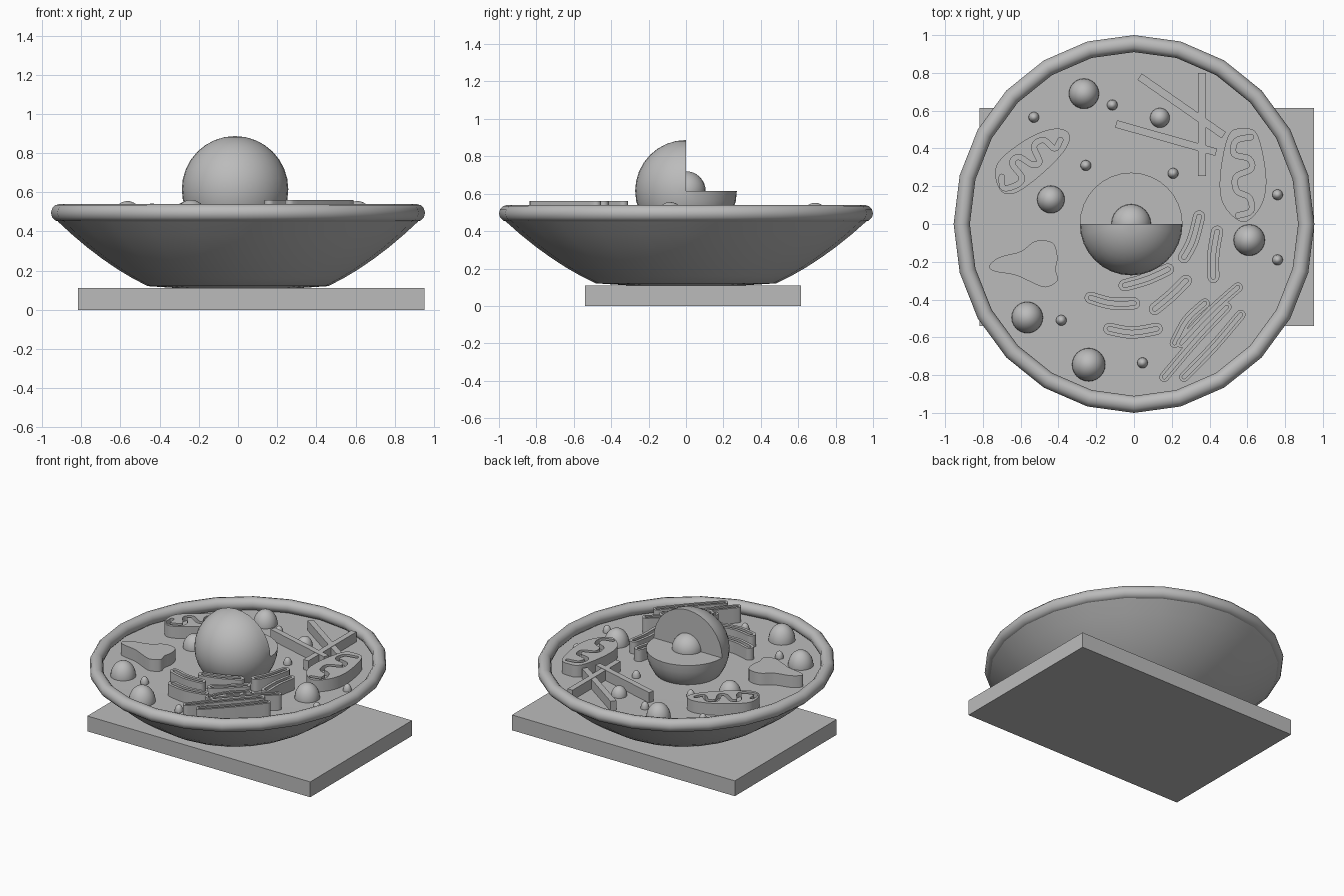
import bpy, bmesh, math
from mathutils import Vector

cube = bpy.data.objects.get("Cube")
if cube:
    bpy.data.objects.remove(cube)

FLOOR = 0.45
STRETCH_X, STRETCH_Y = 0.955, 1.0

grey = bpy.data.materials.new("plain grey")
grey.use_nodes = True
grey.diffuse_color = (0.5, 0.5, 0.5, 1)
grey.node_tree.nodes["Principled BSDF"].inputs["Base Color"].default_value = (0.5, 0.5, 0.5, 1)


def finish(name, bm, smooth=True):
    """Turn a bmesh into a named, coloured object."""
    bmesh.ops.recalc_face_normals(bm, faces=bm.faces)
    mesh = bpy.data.meshes.new(name)
    bm.to_mesh(mesh)
    bm.free()
    obj = bpy.data.objects.new(name, mesh)
    bpy.context.collection.objects.link(obj)
    mesh.materials.append(grey)
    if smooth:
        bpy.ops.object.select_all(action='DESELECT')
        obj.select_set(True)
        bpy.context.view_layer.objects.active = obj
        bpy.ops.object.shade_smooth_by_angle(angle=math.radians(35))
    return obj


def lathe(name, profile, closed, steps=24):
    """Spin a (radius, height) profile into an oval solid."""
    bm = bmesh.new()
    verts = [bm.verts.new((r, 0, z)) for r, z in profile]
    pairs = list(zip(verts, verts[1:]))
    if closed:
        pairs.append((verts[-1], verts[0]))
    edges = [bm.edges.new(p) for p in pairs]
    bmesh.ops.spin(bm, geom=verts + edges, axis=(0, 0, 1), cent=(0, 0, 0),
                   angle=math.tau, steps=steps)
    bmesh.ops.remove_doubles(bm, verts=bm.verts, dist=0.0005)
    bmesh.ops.scale(bm, vec=(STRETCH_X, STRETCH_Y, 1), verts=bm.verts)
    return finish(name, bm)


def smooth_path(points, closed, cuts=5):
    """Catmull-Rom curve through the points."""
    pts = [Vector(p) for p in points]
    n = len(pts)
    pick = (lambda i: pts[i % n]) if closed else (lambda i: pts[max(0, min(n - 1, i))])
    out = []
    for i in range(n if closed else n - 1):
        a, b, c, d = (pick(i + k) for k in (-1, 0, 1, 2))
        for s in range(cuts):
            t = s / cuts
            out.append(0.5 * (2 * b + (c - a) * t + (2 * a - 5 * b + 4 * c - d) * t ** 2
                              + (3 * b - a - 3 * c + d) * t ** 3))
    return out if closed else out + [pts[-1]]


def ribbon(points, width):
    """Outline of a round-ended band following a path."""
    path = smooth_path(points, False)
    h = width / 2
    left, right = [], []
    for i, p in enumerate(path):
        d = (path[min(i + 1, len(path) - 1)] - path[max(i - 1, 0)]).normalized()
        side = Vector((-d.y, d.x)) * h
        left.append(p + side)
        right.append(p - side)

    def cap(center, start):
        r = start - center
        base = math.atan2(r.y, r.x)
        return [center + Vector((math.cos(base - k * math.pi / 6),
                                 math.sin(base - k * math.pi / 6))) * h for k in range(1, 6)]
    return left + cap(path[-1], left[-1]) + right[::-1] + cap(path[0], right[0])


def slab(name, loops, top, bottom=FLOOR - 0.01):
    """Extruded flat shape; loops after the first are holes."""
    curve = bpy.data.curves.new(name + "_outline", 'CURVE')
    curve.dimensions, curve.fill_mode = '2D', 'BOTH'
    curve.extrude = (top - bottom) / 2
    for loop in loops:
        spline = curve.splines.new('POLY')
        spline.points.add(len(loop) - 1)
        for point, co in zip(spline.points, loop):
            point.co = (co.x, co.y, 0, 1)
        spline.use_cyclic_u = True
    helper = bpy.data.objects.new(name + "_outline", curve)
    mesh = bpy.data.meshes.new_from_object(helper)
    bm = bmesh.new()
    bm.from_mesh(mesh)
    bpy.data.objects.remove(helper)
    bpy.data.meshes.remove(mesh)
    bmesh.ops.remove_doubles(bm, verts=bm.verts, dist=0.0001)
    bmesh.ops.translate(bm, vec=(0, 0, (top + bottom) / 2), verts=bm.verts)
    return finish(name, bm)


def grooved(name, outer, groove, top):
    """Slab with a shallow channel sunk into its top."""
    slab(name, [outer, groove], top)
    slab(name + "_channel", [groove], top - 0.035)


def box(name, size, center, turn=0.0):
    bm = bmesh.new()
    bmesh.ops.create_cube(bm, size=1)
    bmesh.ops.scale(bm, vec=size, verts=bm.verts)
    obj = finish(name, bm, smooth=False)
    obj.location, obj.rotation_euler.z = center, turn


def ball(name, radius, center, tall=1.0):
    bm = bmesh.new()
    bmesh.ops.create_uvsphere(bm, u_segments=24, v_segments=16, radius=radius)
    bmesh.ops.scale(bm, vec=(1, 1, tall), verts=bm.verts)
    finish(name, bm).location = center


# Base, dish and rolled rim
box("base_plate", (1.77, 1.155, 0.11), (0.067, 0.037, 0.055))
bowl = [(0.0, FLOOR)] + [(r, 0.01 + 0.475 * r * r) for r in
                         (0.963 - 0.08 * k for k in range(7))] + [(0.0, 0.09)]
lathe("dish", bowl, False)
lathe("rim", [(0.955 + 0.045 * math.cos(k * math.tau / 12),
               0.495 + 0.045 * math.sin(k * math.tau / 12)) for k in range(12)], True)

# Nucleus with its upper back quarter cut away
bm = bmesh.new()
R, E = 0.272, 0.0001
bmesh.ops.create_uvsphere(bm, u_segments=32, v_segments=16, radius=R)
bmesh.ops.delete(bm, geom=[v for v in bm.verts if v.co.y > E and v.co.z > E], context='VERTS')
wall = [v for v in bm.verts if abs(v.co.y) < E and v.co.z > -E]
shelf = [v for v in bm.verts if abs(v.co.z) < E and v.co.y > -E]
bm.faces.new(sorted(wall, key=lambda v: math.atan2(max(v.co.z, 0), v.co.x)))
bm.faces.new(sorted(shelf, key=lambda v: math.atan2(max(v.co.y, 0), v.co.x)))
finish("nucleus", bm).location = (-0.015, 0, 0.615)
ball("nucleolus", 0.105, (-0.015, 0, 0.615))

# Round bodies: large and small
for i, (x, y, r) in enumerate([(-.265, .69, .08), (-.44, .13, .073), (.137, .562, .052),
                               (.61, -.085, .083), (-.565, -.495, .083), (-.24, -.745, .088)]):
    ball(f"large_vesicle_{i}", r, (x, y, FLOOR), 1.27)
for i, (x, y) in enumerate([(-.115, .63), (-.53, .565), (-.255, .31), (.207, .268),
                            (.76, .155), (.76, -.19), (-.385, -.51), (.045, -.735)]):
    ball(f"small_vesicle_{i}", 0.028, (x, y, FLOOR), 1.7)

# Mitochondria with winding channels
right_shape = [(.58, .505), (.5, .47), (.455, .25), (.475, .1), (.58, .01),
               (.675, .1), (.7, .25), (.655, .47)]
right_fold = [(.62, .46), (.54, .44), (.53, .37), (.61, .345), (.62, .29), (.54, .25),
              (.545, .175), (.61, .14), (.62, .07), (.55, .045)]
left_shape = [(-.735, .265), (-.7, .35), (-.55, .46), (-.42, .505), (-.345, .48),
              (-.36, .4), (-.47, .28), (-.615, .17), (-.7, .17)]
left_fold = [(-.7, .25), (-.69, .19), (-.615, .21), (-.595, .25), (-.645, .32), (-.61, .355),
             (-.54, .315), (-.5, .33), (-.53, .41), (-.48, .445), (-.42, .4), (-.39, .445)]
for name, shape, fold in (("left_mitochondrion", right_shape, right_fold),
                          ("right_mitochondrion", left_shape, left_fold)):
    grooved(name, smooth_path(shape, True), ribbon(fold, 0.028), 0.535)

# Lobed vacuole
vacuole = [(-.765, -.22), (-.71, -.175), (-.6, -.145), (-.52, -.09), (-.43, -.1),
           (-.405, -.175), (-.415, -.24), (-.405, -.3), (-.47, -.335), (-.55, -.305),
           (-.63, -.27), (-.74, -.25)]
slab("vacuole", [smooth_path(vacuole, True)], 0.535)

# Crossed rods
for i, (a, b) in enumerate([((.03, .78), (.475, .47)), ((.36, .255), (.36, .8)),
                            ((-.095, .53), (.435, .38))]):
    a, b = Vector(a), Vector(b)
    d, m = b - a, (a + b) / 2
    box(f"rod_{i}", (d.length, 0.04, 0.08), (m.x, m.y, 0.48 + 0.002 * i), math.atan2(d.y, d.x))

# Folded membranes around the nucleus
membranes = [[(.345, .04), (.31, -.09), (.265, -.175)], [(.44, -.04), (.42, -.16), (.42, -.28)],
             [(.18, -.24), (.07, -.29), (-.05, -.325)], [(.275, -.3), (.2, -.375), (.11, -.45)],
             [(-.23, -.39), (-.12, -.42), (.0, -.42)], [(-.13, -.555), (-.01, -.575), (.12, -.555)]]
for i, path in enumerate(membranes):
    grooved(f"membrane_{i}", ribbon(path, 0.064), ribbon(path, 0.024), 0.535)

# Stack of folded sacs
stack = [[(.375, -.42), (.28, -.51), (.215, -.63)], [(.55, -.335), (.41, -.46), (.25, -.63)],
         [(.49, -.44), (.33, -.61), (.16, -.81)], [(.565, -.48), (.42, -.65), (.265, -.81)]]
for i, path in enumerate(stack):
    grooved(f"stacked_sac_{i}", ribbon(path, 0.052), ribbon(path, 0.02), 0.56)
